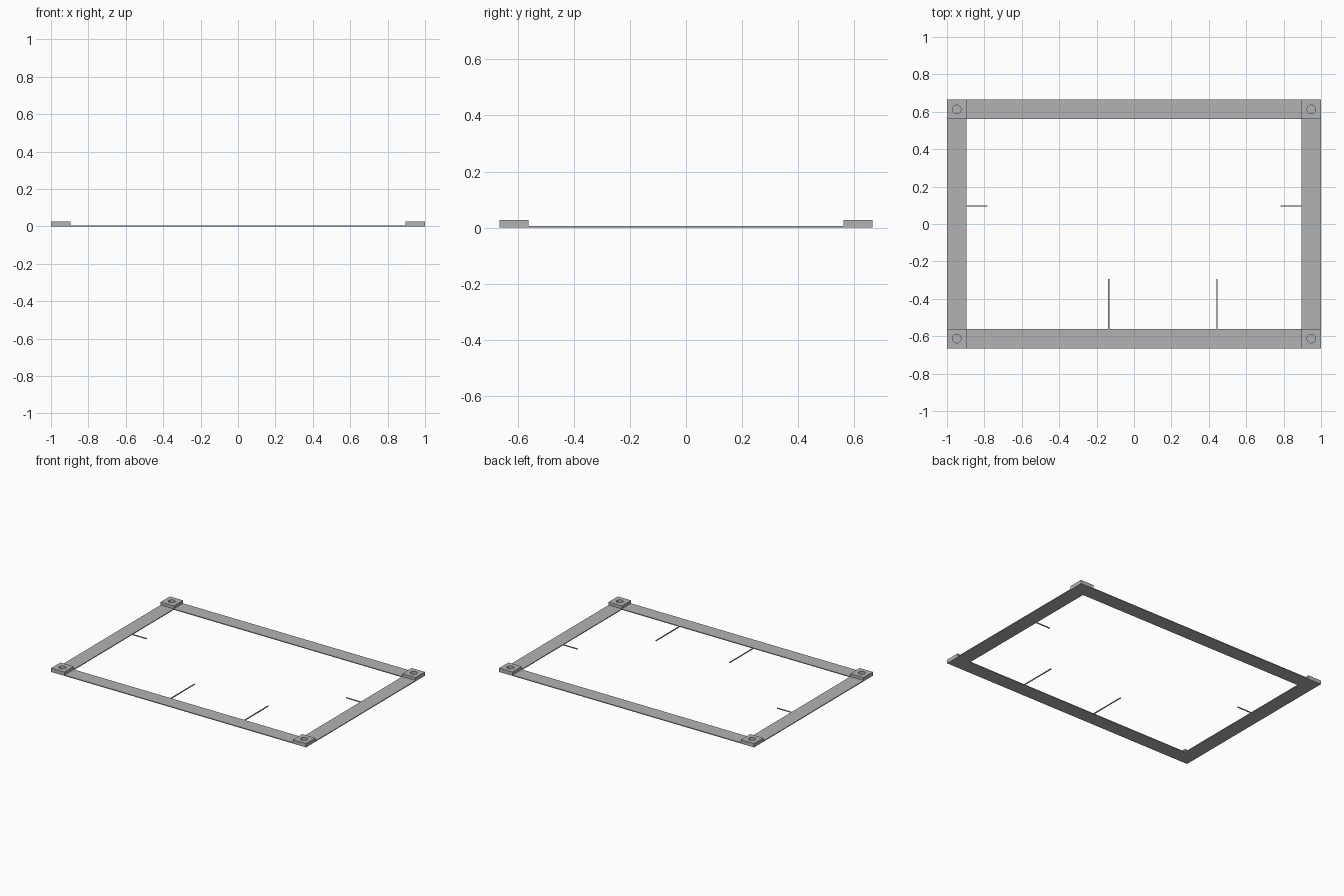
import bpy, bmesh
from mathutils import Matrix, Vector

if "Cube" in bpy.data.objects:
    bpy.data.objects.remove(bpy.data.objects["Cube"])

HX, HY = 1.0, 0.665        # outer half sizes
W = 0.104                  # border width
T, H = 0.006, 0.027        # sheet thickness, pad top

grey = bpy.data.materials.new("plain grey")
grey.use_nodes = True
colour = (0.45, 0.45, 0.45, 1)
grey.diffuse_color = colour
grey.node_tree.nodes["Principled BSDF"].inputs["Base Color"].default_value = colour


def finish(name, bm):
    bmesh.ops.recalc_face_normals(bm, faces=bm.faces)
    mesh = bpy.data.meshes.new(name)
    bm.to_mesh(mesh)
    bm.free()
    mesh.materials.append(grey)
    obj = bpy.data.objects.new(name, mesh)
    bpy.context.collection.objects.link(obj)
    return obj


def box(name, low, high):
    low, high = Vector(low), Vector(high)
    bm = bmesh.new()
    place = Matrix.Translation((low + high) / 2) @ Matrix.Diagonal((*(high - low), 1))
    bmesh.ops.create_cube(bm, size=1, matrix=place)
    return finish(name, bm)


# Flat rectangular border with an open middle
bm = bmesh.new()
loops = []
for z in (0, T):
    for inset in (0, W):
        x, y = HX - inset, HY - inset
        loops.append([bm.verts.new((sx * x, sy * y, z))
                      for sx, sy in ((-1, -1), (1, -1), (1, 1), (-1, 1))])
low_out, low_in, top_out, top_in = loops
for a, b in ((low_out, low_in), (low_in, top_in), (top_in, top_out), (top_out, low_out)):
    for i in range(4):
        j = (i + 1) % 4
        bm.faces.new((a[i], a[j], b[j], b[i]))
finish("border_sheet", bm)

# Raised corner pads, each with a round blind hole down to the sheet
for side, sx in (("right", -1), ("left", 1)):
    for end, sy in (("front", -1), ("back", 1)):
        cx, cy = sx * (HX - W / 2), sy * (HY - W / 2)
        pad = box(f"{end}_{side}_pad", (cx - W / 2, cy - W / 2, T),
                  (cx + W / 2, cy + W / 2, H))
        bm = bmesh.new()
        bmesh.ops.create_cone(bm, cap_ends=True, segments=32, radius1=0.023,
                              radius2=0.023, depth=0.1,
                              matrix=Matrix.Translation((cx, cy, 0.02)))
        cutter = finish(f"{end}_{side}_hole_cutter", bm)
        cutter.hide_render = True
        cutter.hide_set(True)
        cut = pad.modifiers.new("hole", 'BOOLEAN')
        cut.operation = 'DIFFERENCE'
        cut.solver = 'EXACT'
        cut.object = cutter

# Thin pins reaching inward from the sides and the front
R = 0.003
for side, sx in (("right", -1), ("left", 1)):
    xs = sorted((sx * 0.783, sx * (HX - W)))
    box(f"{side}_side_pin", (xs[0], 0.096 - R, 0), (xs[1], 0.096 + R, T))
for side, x in (("right", -0.135), ("left", 0.443)):
    box(f"{side}_front_pin", (x - R, W - HY, 0), (x + R, -0.295, T))
